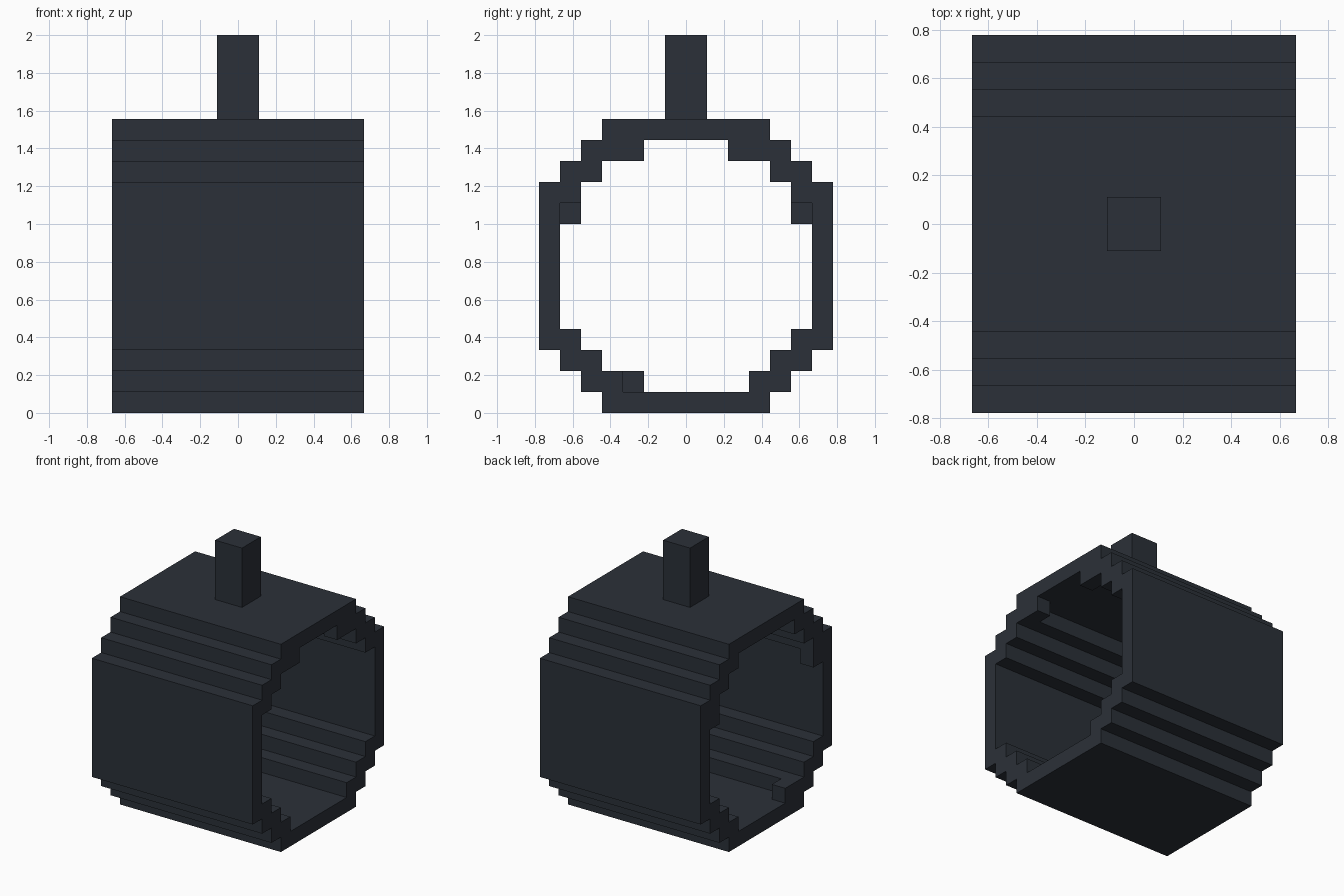
import bpy, bmesh
from mathutils import Matrix

if "Cube" in bpy.data.objects:
    bpy.data.objects.remove(bpy.data.objects["Cube"])

U = 1 / 9  # one block of the grid-like design

dark = bpy.data.materials.new("dark_slate")
dark.diffuse_color = (0.024, 0.030, 0.040, 1)
dark.use_nodes = True
dark.node_tree.nodes["Principled BSDF"].inputs["Base Color"].default_value = dark.diffuse_color


def finish(name, bm):
    bmesh.ops.recalc_face_normals(bm, faces=bm.faces)
    bmesh.ops.scale(bm, vec=(U, U, U), verts=bm.verts)
    mesh = bpy.data.meshes.new(name)
    bm.to_mesh(mesh)
    bm.free()
    mesh.materials.append(dark)
    obj = bpy.data.objects.new(name, mesh)
    bpy.context.collection.objects.link(obj)
    return obj


def block(name, lo, hi):
    bm = bmesh.new()
    size = [b - a for a, b in zip(lo, hi)]
    mid = [(a + b) / 2 for a, b in zip(lo, hi)]
    bmesh.ops.create_cube(bm, size=1, matrix=Matrix.Translation(mid) @ Matrix.Diagonal((*size, 1)))
    return finish(name, bm)


# Stepped barrel shell: half ring profile (y, z), extruded along x and mirrored
outer = [(0, 0), (4, 0), (4, 1), (5, 1), (5, 2), (6, 2), (6, 3), (7, 3),
         (7, 11), (6, 11), (6, 12), (5, 12), (5, 13), (4, 13), (4, 14), (0, 14)]
inner = [(0, 13), (3, 13), (3, 12), (4, 12), (4, 11), (5, 11), (5, 10), (6, 10),
         (6, 4), (5, 4), (5, 3), (4, 3), (4, 2), (3, 2), (3, 1), (0, 1)]
bm = bmesh.new()
face = bm.faces.new([bm.verts.new((-6, y, z)) for y, z in outer + inner])
ext = bmesh.ops.extrude_face_region(bm, geom=[face], use_keep_orig=True)
bmesh.ops.translate(bm, vec=(12, 0, 0),
                    verts=[g for g in ext["geom"] if isinstance(g, bmesh.types.BMVert)])
seam = [f for f in bm.faces if all(abs(v.co.y) < 1e-6 for v in f.verts)]
bmesh.ops.delete(bm, geom=seam, context='FACES')
shell = finish("barrel_shell", bm)
mirror = shell.modifiers.new("mirror", 'MIRROR')
mirror.use_axis = (False, True, False)

# Post on top
block("top_post", (-1, -1, 14), (1, 1, 18))

# Small inner blocks at the open ends
for side, y_top, y_wall in (("front", -3, -6), ("back", 2, 5)):
    block(f"{side}_ceiling_block", (5, y_top, 12), (6, y_top + 1, 13))
    block(f"{side}_wall_block", (-6, y_wall, 9), (-5, y_wall + 1, 10))
block("floor_block", (-6, -3, 1), (-5, -2, 2))
